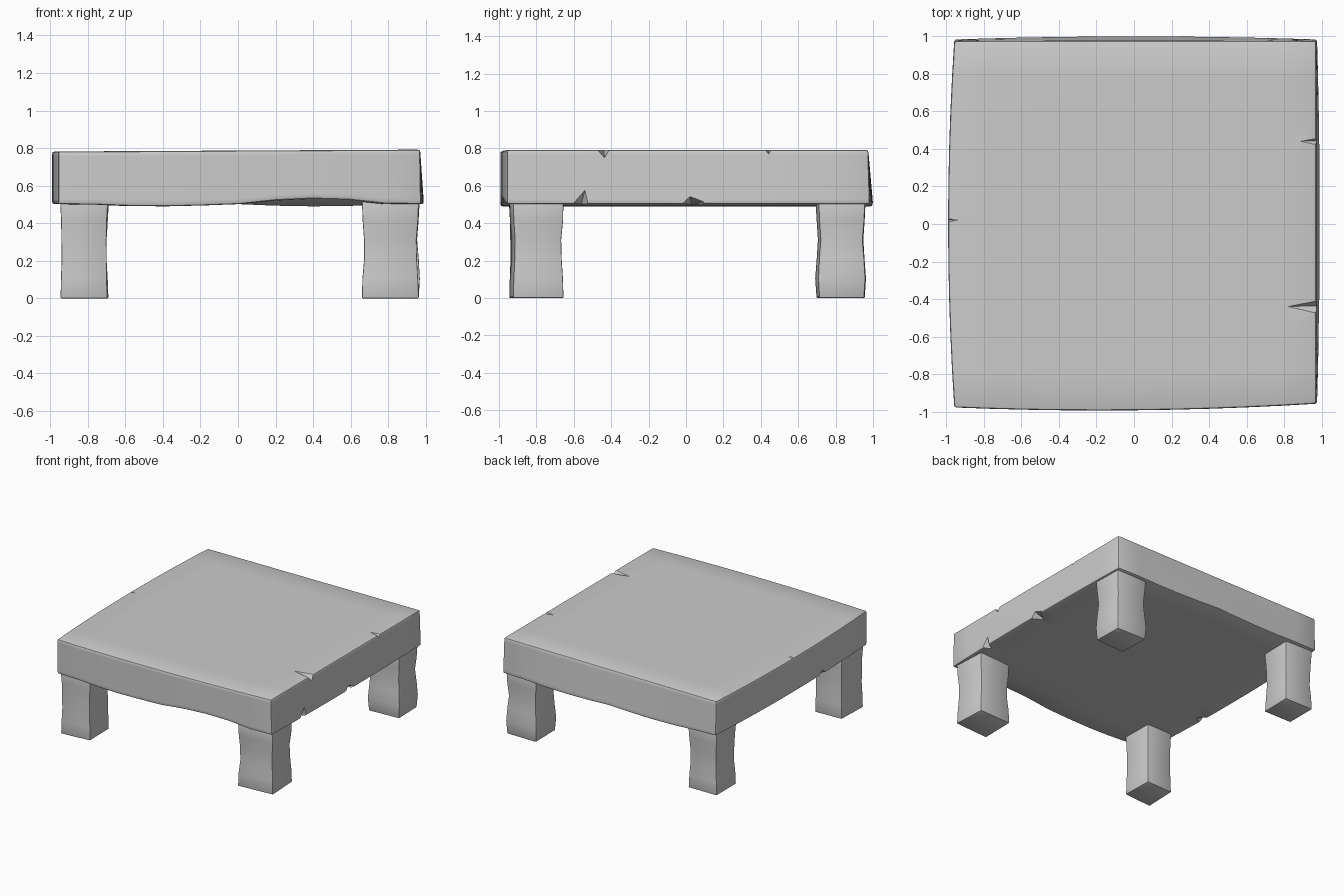
import bpy, bmesh, math
from mathutils import Matrix, Vector

default = bpy.data.objects.get("Cube")
if default:
    bpy.data.objects.remove(default, do_unlink=True)

stone = bpy.data.materials.new("grey stone")
stone.use_nodes = True
GREY = (0.6, 0.6, 0.6, 1)
stone.diffuse_color = GREY
bsdf = stone.node_tree.nodes["Principled BSDF"]
bsdf.inputs["Base Color"].default_value = GREY
bsdf.inputs["Roughness"].default_value = 0.9


def make_object(name, bm):
    bmesh.ops.recalc_face_normals(bm, faces=bm.faces)
    mesh = bpy.data.meshes.new(name)
    bm.to_mesh(mesh)
    bm.free()
    mesh.materials.append(stone)
    obj = bpy.data.objects.new(name, mesh)
    bpy.context.collection.objects.link(obj)
    return obj


def activate(obj):
    bpy.ops.object.select_all(action="DESELECT")
    obj.select_set(True)
    bpy.context.view_layer.objects.active = obj


def soften(obj, width):
    bev = obj.modifiers.new("worn edges", "BEVEL")
    bev.width = width
    bev.segments = 2
    bev.limit_method = "ANGLE"
    bev.angle_limit = math.radians(50)
    activate(obj)
    bpy.ops.object.modifier_apply(modifier=bev.name)


def smooth(obj):
    activate(obj)
    bpy.ops.object.shade_smooth_by_angle(angle=math.radians(35))


def bump(t, centre, width):
    return max(0, 1 - ((t - centre) / width) ** 2)


# Slab: subdivided box with gently bowed sides and a wavy underside
bm = bmesh.new()
bmesh.ops.create_cube(bm, size=2)
bmesh.ops.subdivide_edges(bm, edges=bm.edges, cuts=9, use_grid_fill=True)
for v in bm.verts:
    u, w, h = v.co
    low = (1 - h) / 2
    left = 0.957 + 0.033 * (1 - w * w)
    right = 0.97 + low * (0.005 + 0.015 * (1 - w * w))
    front = 0.957 + 0.036 * bump(u, -0.2, 1.2)
    back = 0.975 + low * (0.008 + 0.017 * (1 - u * u))
    v.co.x = -left + (left + right) * (u + 1) / 2
    v.co.y = -front + (front + back) * (w + 1) / 2
    wave = -0.012 * bump(u, -0.45, 0.4)
    wave += (0.03 if w < -0.9 else -0.012) * bump(u, 0.42, 0.4)
    top = 0.787 + 0.005 * u
    v.co.z = top * (1 - low) + (0.502 + wave) * low
slab = make_object("table_slab", bm)
soften(slab, 0.012)

# Chips broken out of the slab edges: position, half sizes, tilt
chips = [
    ((0.975, -0.44, 0.795), (0.17, 0.035, 0.045), 0.1),
    ((0.975, 0.44, 0.795), (0.10, 0.02, 0.025), 0.1),
    ((-0.99, 0.02, 0.79), (0.08, 0.015, 0.02), 0),
    ((0.985, -0.56, 0.5), (0.06, 0.04, 0.085), -0.25),
    ((0.99, 0.03, 0.5), (0.09, 0.07, 0.045), 0.2),
    ((-0.985, -0.36, 0.5), (0.07, 0.05, 0.04), 0),
]
bm = bmesh.new()
for place, size, tilt in chips:
    matrix = (Matrix.Translation(place) @ Matrix.Rotation(tilt, 4, "X")
              @ Matrix.Diagonal((*size, 1)))
    bmesh.ops.create_uvsphere(bm, u_segments=4, v_segments=2, radius=1, matrix=matrix)
cutter = make_object("chip_cutter", bm)
cutter.hide_render = True
cut = slab.modifiers.new("chips", "BOOLEAN")
cut.operation = "DIFFERENCE"
cut.solver = "EXACT"
cut.object = cutter
activate(slab)
bpy.ops.object.modifier_apply(modifier=cut.name)
bpy.data.objects.remove(cutter, do_unlink=True)
smooth(slab)


# Legs: four-cornered lofts, each level swelling or pinching a little
def make_leg(name, corners, pinch):
    bm = bmesh.new()
    centre = sum((Vector(c) for c in corners), Vector((0, 0))) / 4
    rings = []
    levels = len(pinch) - 1
    for i, amount in enumerate(pinch):
        ring = []
        for k, c in enumerate(corners):
            wobble = 0.006 * math.sin(2.5 * i + 2 * k) if 0 < i < levels else 0
            p = centre + (Vector(c) - centre) * (amount + wobble)
            ring.append(bm.verts.new((p.x, p.y, 0.52 * i / levels)))
        rings.append(ring)
    for a, b in zip(rings, rings[1:]):
        for k in range(4):
            n = (k + 1) % 4
            bm.faces.new((a[k], a[n], b[n], b[k]))
    bm.faces.new(rings[0])
    bm.faces.new(rings[-1])
    leg = make_object(name, bm)
    soften(leg, 0.006)
    smooth(leg)


make_leg("front_left_leg",
         [(0.66, -0.945), (0.963, -0.925), (0.95, -0.655), (0.665, -0.665)],
         [1, 0.98, 0.93, 0.92, 0.98, 1])
make_leg("front_right_leg",
         [(-0.945, -0.945), (-0.695, -0.925), (-0.7, -0.67), (-0.935, -0.68)],
         [1, 0.98, 0.96, 0.96, 0.98, 1.02])
make_leg("back_left_leg",
         [(0.695, 0.695), (0.965, 0.71), (0.958, 0.955), (0.69, 0.958)],
         [0.98, 1.03, 0.98, 0.92, 0.98, 1.02])
make_leg("back_right_leg",
         [(-0.945, 0.7), (-0.695, 0.7), (-0.69, 0.955), (-0.945, 0.955)],
         [1, 0.97, 0.92, 0.93, 0.97, 1.02])
